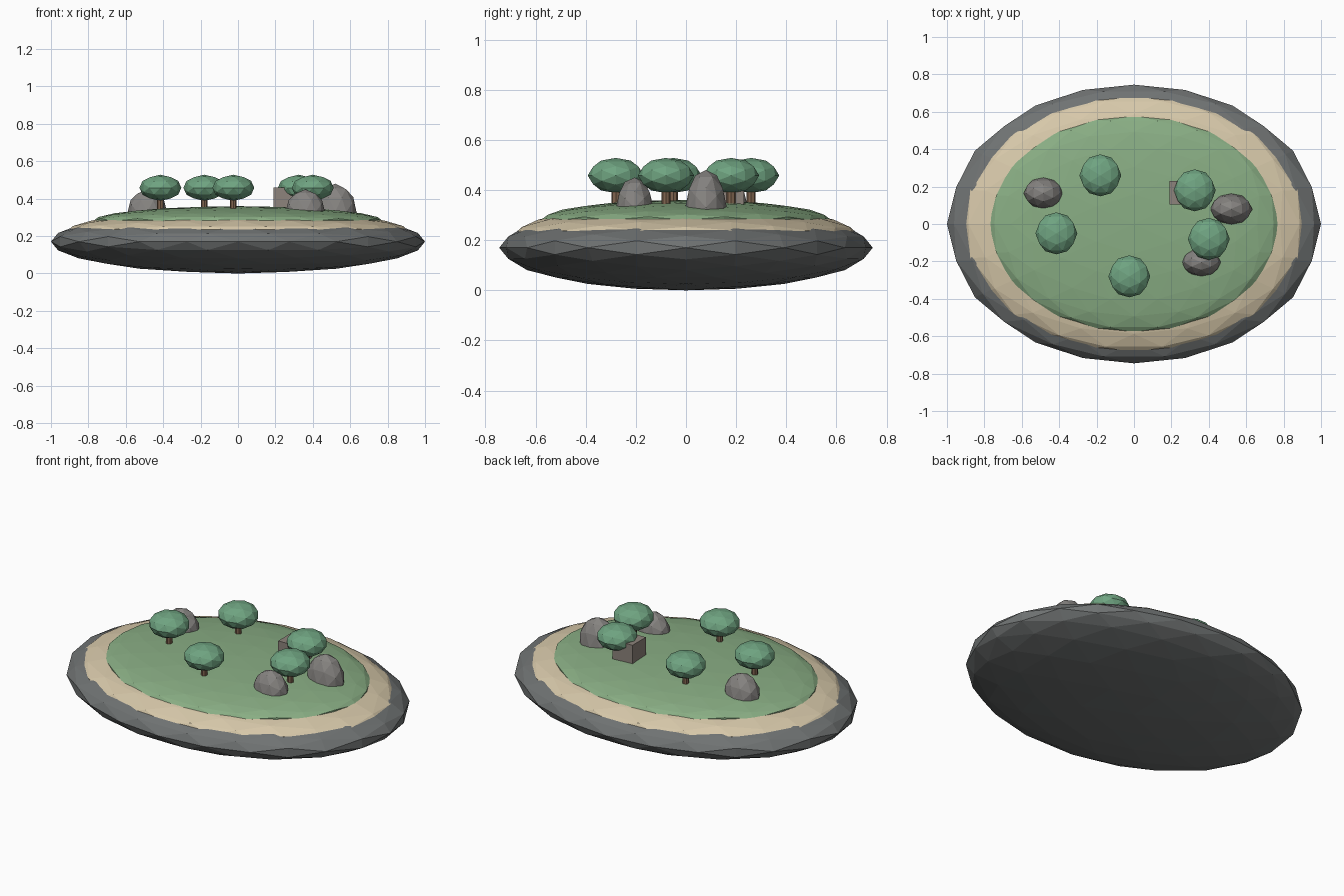
import bpy, bmesh
from mathutils import Vector

if "Cube" in bpy.data.objects:
    bpy.data.objects.remove(bpy.data.objects["Cube"])

PHI = (1 + 5 ** 0.5) / 2


def material(name, rgb):
    m = bpy.data.materials.new(name)
    m.diffuse_color = (*rgb, 1)
    m.use_nodes = True
    m.node_tree.nodes["Principled BSDF"].inputs["Base Color"].default_value = m.diffuse_color
    return m


ROCK = material("dark_rock", (0.16, 0.17, 0.17))
SAND = material("sand", (0.68, 0.58, 0.40))
GRASS = material("grass", (0.25, 0.42, 0.23))
LEAF = material("leaves", (0.16, 0.37, 0.22))
BARK = material("bark", (0.22, 0.13, 0.08))
STONE = material("stone", (0.24, 0.23, 0.22))
CRATE = material("crate", (0.27, 0.23, 0.20))


def add(name, bm, center, scale, mat):
    bmesh.ops.scale(bm, vec=scale, verts=bm.verts)
    bmesh.ops.translate(bm, vec=center, verts=bm.verts)
    bmesh.ops.recalc_face_normals(bm, faces=bm.faces)
    me = bpy.data.meshes.new(name)
    bm.to_mesh(me)
    bm.free()
    me.materials.append(mat)
    ob = bpy.data.objects.new(name, me)
    bpy.context.collection.objects.link(ob)
    return ob


def ellipsoid(name, center, scale, mat, levels):
    """Flat-faced icosphere whose two-fold axes lie along x, y and z."""
    bm = bmesh.new()
    for a in (-1, 1):
        for b in (-PHI, PHI):
            for co in ((a, b, 0), (0, a, b), (b, 0, a)):
                bm.verts.new(Vector(co).normalized())
    bmesh.ops.convex_hull(bm, input=bm.verts)
    for _ in range(levels):
        bmesh.ops.subdivide_edges(bm, edges=bm.edges[:], cuts=1, use_grid_fill=True)
        for v in bm.verts:
            v.co.normalize()
    return add(name, bm, center, scale, mat)


# Island layers
ellipsoid("island_base", (0, 0, 0.17), (1.0, 0.745, 0.17), ROCK, 2)
ellipsoid("beach", (0, 0, 0.22), (0.92, 0.69, 0.12), SAND, 2)
ellipsoid("grass_top", (0, 0, 0.28), (0.775, 0.58, 0.08), GRASS, 2)

# Trees
trees = [(-0.18, 0.26), (-0.415, -0.05), (-0.025, -0.28), (0.325, 0.18), (0.40, -0.08)]
for i, (x, y) in enumerate(trees, 1):
    bm = bmesh.new()
    bmesh.ops.create_cone(bm, cap_ends=True, segments=8, radius1=1, radius2=1, depth=1)
    add(f"tree_trunk_{i}", bm, (x, y, 0.375), (0.018, 0.018, 0.11), BARK)
    ellipsoid(f"tree_crown_{i}", (x, y, 0.458), (0.112, 0.112, 0.07), LEAF, 1)

# Boulders
boulders = [(-0.485, 0.165, 0.105, 0.083, 0.12),
            (0.52, 0.08, 0.113, 0.083, 0.15),
            (0.36, -0.205, 0.105, 0.075, 0.12)]
for i, (x, y, rx, ry, rz) in enumerate(boulders, 1):
    ellipsoid(f"boulder_{i}", (x, y, 0.33), (rx, ry, rz), STONE, 1)

# Square hut block
bm = bmesh.new()
bmesh.ops.create_cube(bm, size=1)
add("hut_block", bm, (0.255, 0.168, 0.395), (0.13, 0.125, 0.13), CRATE)
